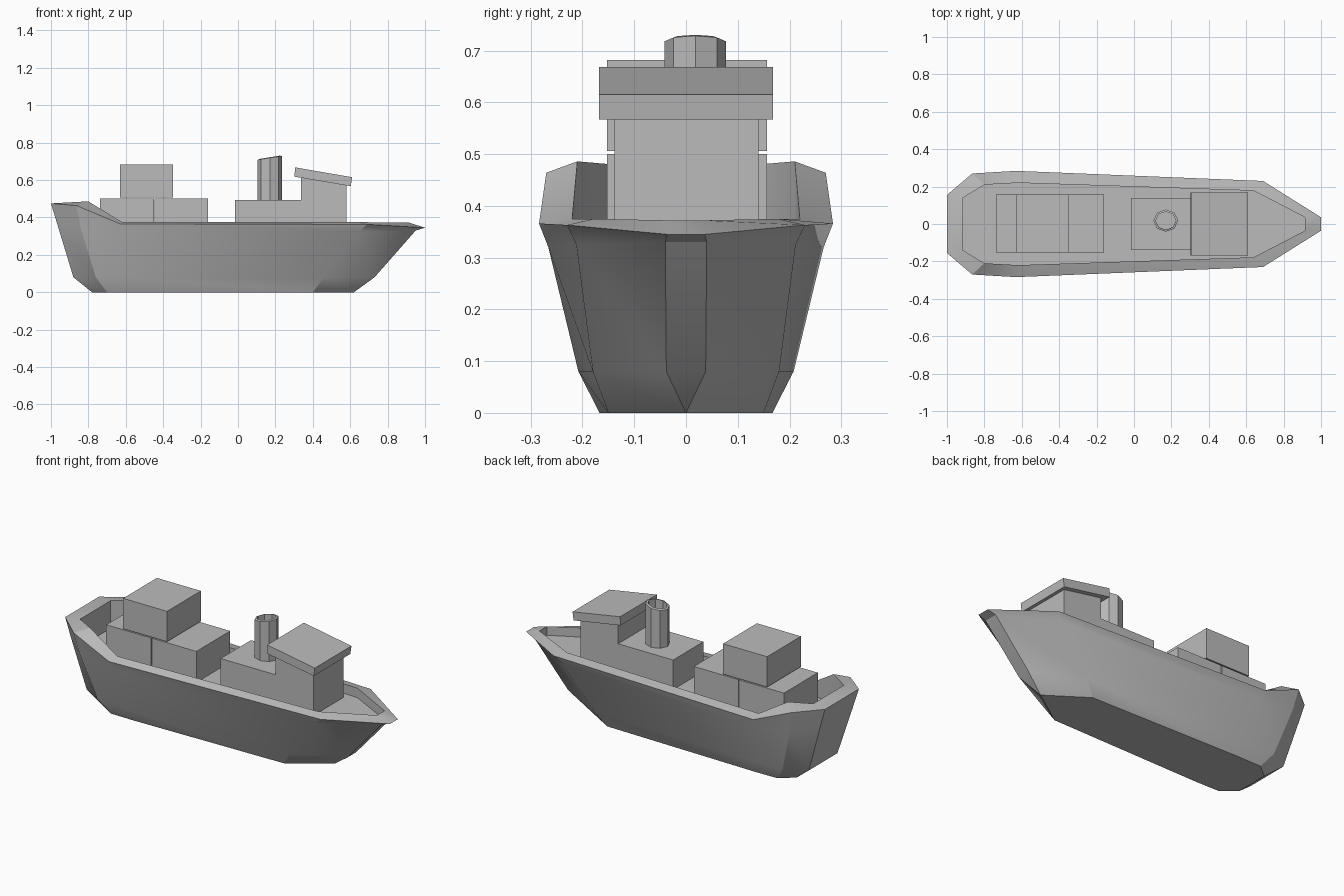
import bpy, bmesh, math

cube = bpy.data.objects.get("Cube")
if cube:
    bpy.data.objects.remove(cube)

grey = bpy.data.materials.new("plain grey")
grey.use_nodes = True
grey.diffuse_color = (0.5, 0.5, 0.5, 1)
grey.node_tree.nodes["Principled BSDF"].inputs["Base Color"].default_value = grey.diffuse_color


def finish(name, bm, smooth=None):
    bmesh.ops.remove_doubles(bm, verts=bm.verts[:], dist=0.0005)
    bmesh.ops.recalc_face_normals(bm, faces=bm.faces[:])
    mesh = bpy.data.meshes.new(name)
    bm.to_mesh(mesh)
    bm.free()
    mesh.materials.append(grey)
    obj = bpy.data.objects.new(name, mesh)
    bpy.context.collection.objects.link(obj)
    if smooth:
        bpy.ops.object.select_all(action='DESELECT')
        obj.select_set(True)
        bpy.context.view_layer.objects.active = obj
        bpy.ops.object.shade_smooth_by_angle(angle=math.radians(smooth))
    return obj


def loft(bm, rings, cap_start=True, cap_end=True):
    loops = [[bm.verts.new(p) for p in ring] for ring in rings]
    n = len(loops[0])
    for a, b in zip(loops, loops[1:]):
        for i in range(n):
            j = (i + 1) % n
            bm.faces.new((a[i], a[j], b[j], b[i]))
    if cap_start:
        bm.faces.new(loops[0])
    if cap_end:
        bm.faces.new(loops[-1])


def prism(name, profile, y0, y1):
    """Extrude a side profile of (x, z) points across the ship."""
    bm = bmesh.new()
    loft(bm, [[(x, y, z) for x, z in profile] for y in (y0, y1)])
    return finish(name, bm)


def box(name, x0, x1, y0, y1, z0, z1):
    return prism(name, [(x0, z0), (x1, z0), (x1, z1), (x0, z1)], y0, y1)


# Hull: half outlines from stern to bow, from keel up over the rim to the deck
DECK = 0.32
inner = [(-.915, .14, .48), (-.8, .21, .486), (-.62, .22, .375),
         (.64, .178, .375), (.915, .035, .372)]
halves = [
    [(-.78, .1, 0), (-.7, .165, 0), (-.55, .167, 0), (.4, .15, 0), (.62, 0, 0)],
    [(-.88, .13, .08), (-.76, .2, .08), (-.58, .208, .08), (.46, .18, .08), (.73, .038, .08)],
    [(-.965, .15, .36), (-.84, .25, .34), (-.6, .266, .32), (.65, .212, .325), (.95, .04, .33)],
    [(-1, .155, .475), (-.865, .27, .464), (-.63, .284, .366), (.69, .23, .363), (1, .036, .345)],
    inner,
    [(x, y, DECK) for x, y, z in inner],
]
bm = bmesh.new()
loft(bm, [h + [(x, -y, z) for x, y, z in reversed(h)] for h in halves])
finish("hull", bm, 30)

# Cargo containers: two on deck, one stacked on top
for label, x0, x1, z0, z1 in (("aft", -.738, -.45, DECK, .5),
                              ("forward", -.446, -.16, DECK, .5),
                              ("upper", -.63, -.348, .506, .682)):
    box(label + "_container", x0, x1, -.153, .157, z0, z1)

# Stepped deckhouse with a sloping top, under an overhanging roof
prism("deckhouse", [(-.015, DECK), (.58, DECK), (.58, .575), (.337, .63),
                    (.337, .492), (-.015, .492)], -.138, .14)
bm = bmesh.new()
loft(bm, [[(.302, y0, .618), (.302, y1, .618), (.603, y1, .567), (.603, y0, .567)]
          if low else
          [(.305, y0, .668), (.305, y1, .668), (.61, y1, .615), (.61, y0, .615)]
          for low, y0, y1 in ((True, -.168, .168), (False, -.168, .168))])
finish("roof", bm)

# Hollow eight-sided funnel, its mouth raised towards the bow
def octagon(r, z, slope=0):
    ring = []
    for i in range(8):
        a = i * math.tau / 8
        x, y = r * math.cos(a), .9 * r * math.sin(a)
        ring.append((.17 + x, .018 + y, z + slope * x))
    return ring

bm = bmesh.new()
loft(bm, [octagon(.066, .48), octagon(.066, .718, .16),
          octagon(.054, .722, .16), octagon(.054, .6)])
finish("funnel", bm)
